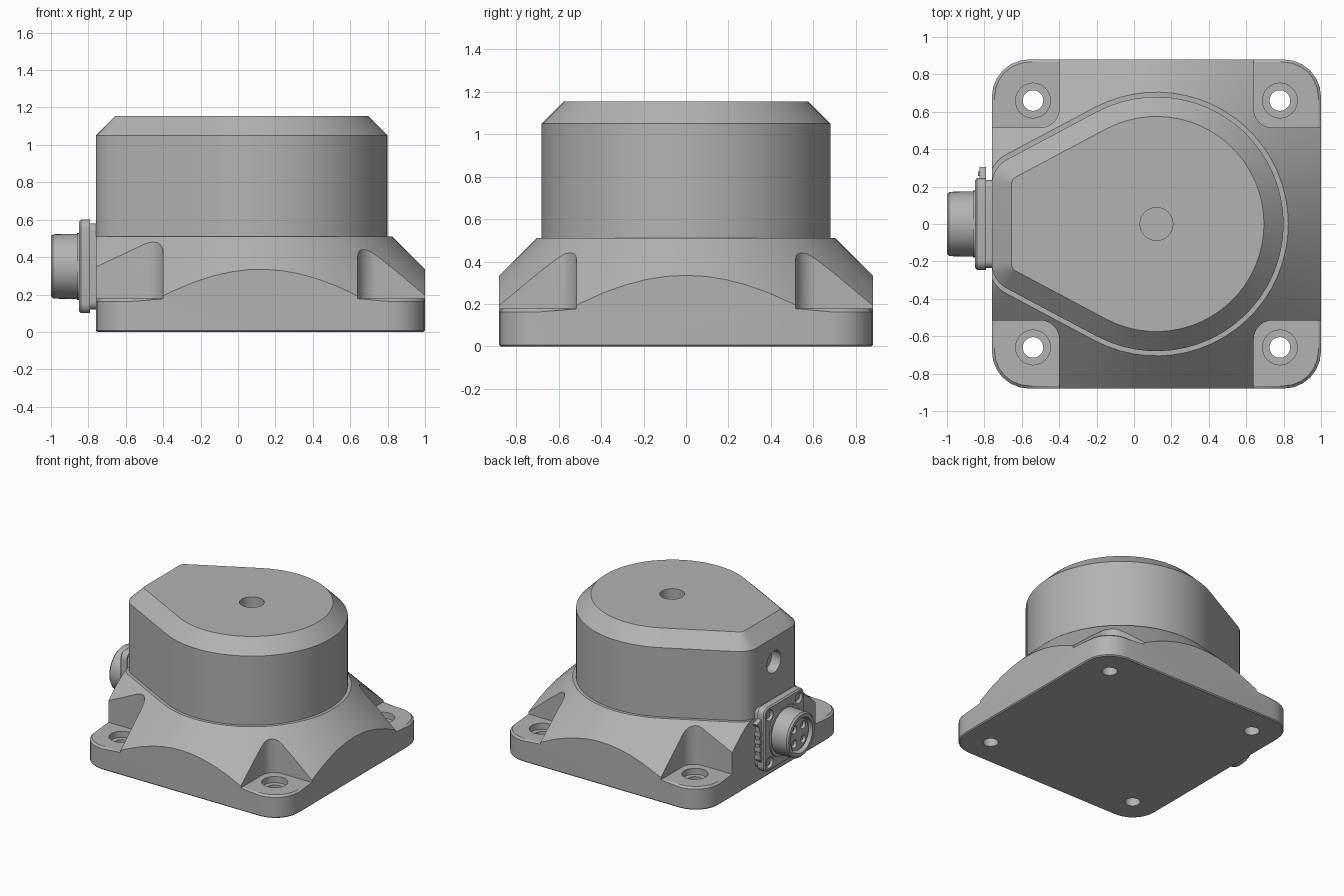
import bpy, bmesh, math
from math import sin, cos, radians
from mathutils import Matrix, Vector

if "Cube" in bpy.data.objects:
    bpy.data.objects.remove(bpy.data.objects["Cube"])

grey = bpy.data.materials.new("housing grey")
grey.use_nodes = True
COLOUR = (0.45, 0.45, 0.45, 1)
grey.diffuse_color = COLOUR
grey.node_tree.nodes["Principled BSDF"].inputs["Base Color"].default_value = COLOUR

CX = 0.12      # axis of the round housing
WALL = -0.76   # flat wall that carries the connector
PLUG_Z = 0.35  # height of the connector axis
TO_LEFT_WALL = Matrix(((0, 0, -1), (1, 0, 0), (0, 1, 0))).transposed().inverted().to_4x4()


def arc(cx, cy, r, a, b, n):
    return [(cx + r * cos(radians(a + (b - a) * i / n)),
             cy + r * sin(radians(a + (b - a) * i / n))) for i in range(n + 1)]


def circle(r, n=32, cx=0, cy=0):
    return arc(cx, cy, r, 0, 360, n)[:-1]


def rounded(hx, hy, r, n=6, cx=0, cy=0):
    pts = []
    for k, (sx, sy) in enumerate(((1, 1), (-1, 1), (-1, -1), (1, -1))):
        pts += arc(cx + sx * (hx - r), cy + sy * (hy - r), r, 90 * k, 90 * k + 90, n)
    return pts


def teardrop(radius, corner, grow=0, wall=WALL):
    """Round on the right, tangent flanks closing on a flat left wall."""
    t = 118
    fx = wall + corner
    fy = (radius - corner - (fx - CX) * cos(radians(t))) / sin(radians(t))
    c = corner + grow
    return (arc(CX, 0, radius + grow, -t, t, 40) + arc(fx, fy, c, t, 180, 6)
            + arc(fx, -fy, c, 180, 360 - t, 6))


def loft(name, rings, matrix=None):
    """Closed solid through a list of (outline, height)."""
    bm = bmesh.new()
    loops = [[bm.verts.new((x, y, z)) for x, y in pts] for pts, z in rings]
    n = len(loops[0])
    for a, b in zip(loops, loops[1:]):
        for i in range(n):
            j = (i + 1) % n
            bm.faces.new((a[i], a[j], b[j], b[i]))
    bm.faces.new(loops[0][::-1])
    bm.faces.new(loops[-1])
    if matrix:
        bm.transform(matrix)
    bmesh.ops.recalc_face_normals(bm, faces=bm.faces)
    mesh = bpy.data.meshes.new(name)
    bm.to_mesh(mesh)
    bm.free()
    mesh.materials.append(grey)
    ob = bpy.data.objects.new(name, mesh)
    bpy.context.collection.objects.link(ob)
    return ob


def prism(name, pts, z0, z1, matrix=None):
    return loft(name, [(pts, z0), (pts, z1)], matrix)


def combine(ob, tools, operation="DIFFERENCE"):
    """Apply booleans and drop the cutters."""
    for t in tools:
        m = ob.modifiers.new("cut", "BOOLEAN")
        m.operation, m.object, m.solver = operation, t, "EXACT"
    dg = bpy.context.evaluated_depsgraph_get()
    mesh = bpy.data.meshes.new_from_object(ob.evaluated_get(dg))
    ob.modifiers.clear()
    ob.data = mesh
    for t in tools:
        bpy.data.objects.remove(t)


def side(x, y=0, z=PLUG_Z):
    """Place a local solid so its height points out along -x."""
    m = Matrix(((0, 0, -1, x), (1, 0, 0, y), (0, 1, 0, z), (0, 0, 0, 1)))
    return m


# Base: square block trimmed by a flared skirt, with four corner pockets
FLOOR = 0.178
base = prism("base", rounded(0.88, 0.88, 0.2, cx=CX), 0, 0.7)
skirt = loft("skirt", [(teardrop(0.705, 0.15, g, WALL - 0.01), z)
                       for g, z in ((1, -0.2), (1, 0.19), (0.32, 0.19), (0, 0.51))])
combine(base, [skirt], "INTERSECT")
CORNERS = [(sx, sy) for sx in (-1, 1) for sy in (-1, 1)]
combine(base, [prism("pocket", rounded(0.3, 0.3, 0.1, cx=CX + sx * 0.82, cy=sy * 0.815), FLOOR, 1)
               for sx, sy in CORNERS])

# Chamfers along the pocket rims and the underside
bm = bmesh.new()
bm.from_mesh(base.data)
bmesh.ops.remove_doubles(bm, verts=bm.verts, dist=1e-5)
bmesh.ops.dissolve_limit(bm, angle_limit=0.002, verts=bm.verts, edges=bm.edges)
for height, size in ((FLOOR, 0.016), (0, 0.008)):
    rim = [e for e in bm.edges if all(abs(v.co.z - height) < 1e-3 for v in e.verts)
           and len(e.link_faces) == 2 and e.calc_face_angle_signed() > 1]
    bmesh.ops.bevel(bm, geom=rim, offset=size, segments=1, affect="EDGES", clamp_overlap=True)
bm.to_mesh(base.data)
bm.free()

# Counterbored mounting holes
holes = []
for sx, sy in CORNERS:
    x, y = CX + sx * 0.66, sy * 0.66
    holes.append(loft("hole", [(circle(r, 32, x, y), z) for r, z in
                               ((0.055, -0.1), (0.055, 0.13), (0.093, 0.13), (0.093, 0.3))]))
combine(base, holes)

# Upper housing with chamfered top, centre recess and side port
housing = loft("housing", [(teardrop(0.68, 0.15), 0.505), (teardrop(0.68, 0.15), 1.05),
                           (teardrop(0.68, 0.15, -0.105), 1.155)])
combine(housing, [prism("recess", circle(0.088, 32, CX), 1.03, 1.3),
                  prism("port", circle(0.085), -0.08, 0.1, side(WALL, 0, 0.86))])

# Connector: gasket, flange, barrel and socket insert
gasket = prism("gasket", rounded(0.235, 0.23, 0.04), -0.01, 0.035, side(WALL))
flange = loft("flange", [(rounded(0.245, 0.25, 0.05), 0.03), (rounded(0.245, 0.25, 0.05), 0.08),
                         (rounded(0.235, 0.24, 0.04), 0.09)], side(WALL))
SCREWS = [(sx * 0.18, sy * 0.185) for sx, sy in CORNERS]
combine(flange, [prism("screw_hole", circle(0.042, 24, y, z), 0.05, 0.2, side(WALL))
                 for y, z in SCREWS])
for y, z in SCREWS:
    prism("flange_screw", circle(0.028, 16), 0.04, 0.075, side(WALL, y, PLUG_Z + z))

prism("collar", rounded(0.18, 0.18, 0.13), 0.08, 0.1, side(WALL))
barrel = loft("barrel", [(circle(0.175, 48), 0.08), (circle(0.172, 48), 0.228),
                         (circle(0.16, 48), 0.24)], side(WALL))
combine(barrel, [prism("bore", circle(0.135, 48), 0.15, 0.4, side(WALL))])
insert = prism("socket_insert", circle(0.12, 40), 0.14, 0.215, side(WALL))
combine(insert, [prism("contact_hole", circle(0.03, 20, sy * 0.055, sz * 0.055), 0.17, 0.4, side(WALL))
                 for sy, sz in CORNERS])
for sy, sz in CORNERS:
    prism("contact", circle(0.016, 12), 0.15, 0.2, side(WALL, sy * 0.055, PLUG_Z + sz * 0.055))
prism("barrel_key", rounded(0.012, 0.03, 0.004, 2), 0.13, 0.21, side(WALL, 0.128))

# Latch strip with small ribs along the back edge of the flange
prism("latch", [(0.24, -0.17), (0.265, -0.15), (0.275, 0.12), (0.305, 0.15), (0.24, 0.17)],
      0.03, 0.065, side(WALL))
for i in range(4):
    prism("latch_rib", rounded(0.012, 0.018, 0.006, 3), 0.03, 0.075,
          side(WALL, 0.268, PLUG_Z - 0.12 + 0.06 * i))

# Smooth rounds, crisp edges
for ob in bpy.context.scene.objects:
    if ob.type == "MESH":
        bpy.ops.object.select_all(action="DESELECT")
        ob.select_set(True)
        bpy.context.view_layer.objects.active = ob
        bpy.ops.object.shade_smooth_by_angle(angle=radians(25))
